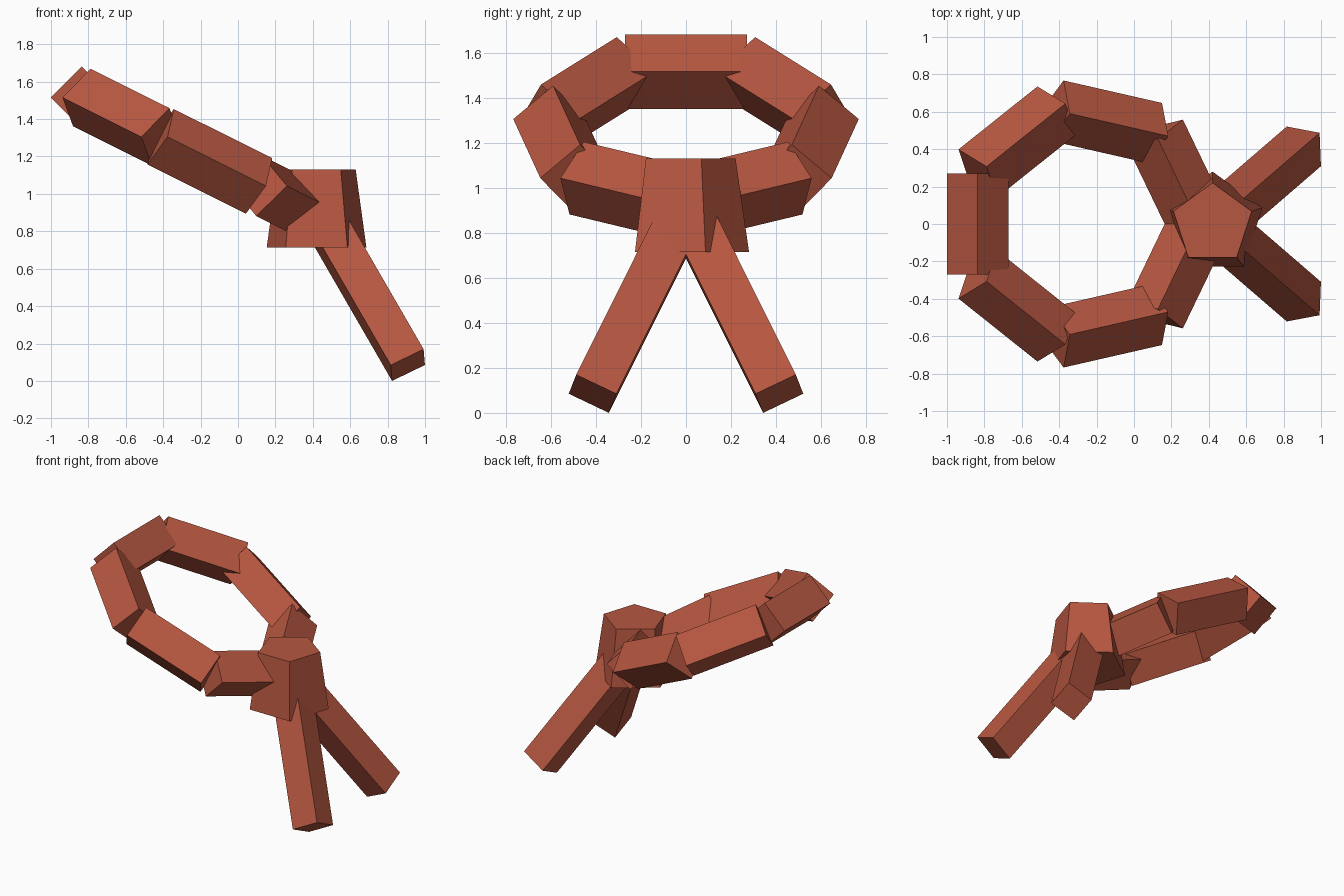
import bpy
from math import sin, cos, pi
from mathutils import Vector, Matrix

if "Cube" in bpy.data.objects:
    bpy.data.objects.remove(bpy.data.objects["Cube"])

mat = bpy.data.materials.new("terracotta")
mat.diffuse_color = (0.47, 0.095, 0.052, 1)
mat.use_nodes = True
mat.node_tree.nodes["Principled BSDF"].inputs["Base Color"].default_value = mat.diffuse_color


def finish(name):
    ob = bpy.context.object
    ob.name = name
    ob.data.materials.append(mat)
    return ob


def square_bar(name, a, b, r):
    """Four-sided bar from a to b with one corner pair kept level."""
    a, b = Vector(a), Vector(b)
    d = (b - a).normalized()
    side = Vector((0, 0, 1)).cross(d).normalized()
    up = d.cross(side)
    bpy.ops.mesh.primitive_cylinder_add(vertices=4, radius=r, depth=(b - a).length)
    ob = finish(name)
    rot = Matrix((side, up, d)).transposed().to_4x4()
    ob.matrix_world = Matrix.Translation((a + b) / 2) @ rot
    return ob


# Sloping loop of seven straight bars
N, R, RISE = 7, 0.622, 0.31
joints = []
for i in range(N):
    t = 2 * pi * i / N
    joints.append((-0.275 + R * cos(t), R * sin(t), 1.236 - RISE * cos(t)))
for i in range(N):
    square_bar(f"loop_segment_{i + 1}", joints[i], joints[(i + 1) % N], 0.165)

# Tapered five-sided knot
bpy.ops.mesh.primitive_cone_add(vertices=5, radius1=0.28, radius2=0.22,
                                depth=0.415, location=(0.42, 0, 0.922))
finish("knot")

# Two splayed tails
for s, side in ((1, "back"), (-1, "front")):
    square_bar(f"tail_{side}", (0.427, 0, 0.917), (0.908, s * 0.415, 0.085), 0.14)
